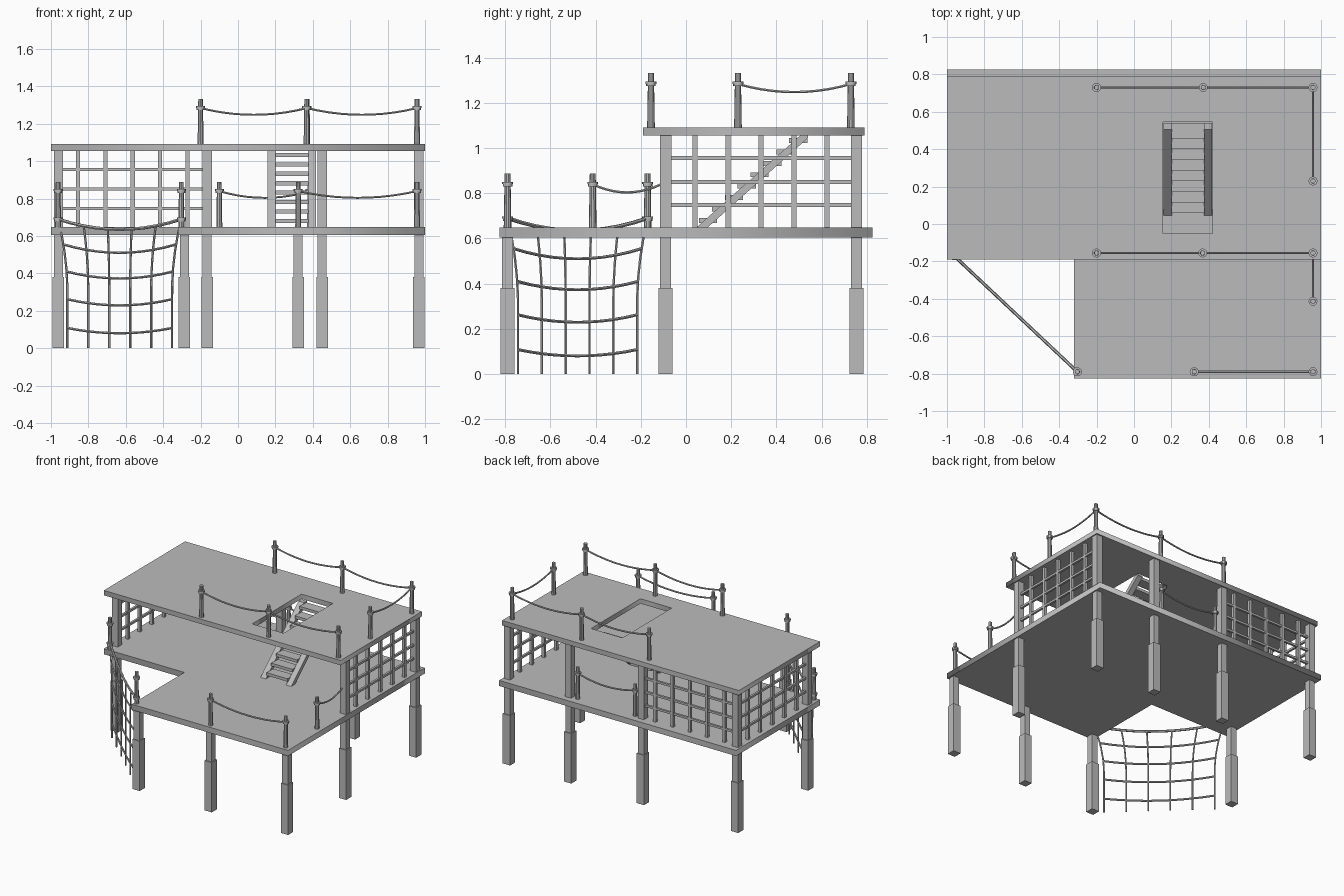
import bpy, bmesh, math
from mathutils import Vector, Matrix

cube = bpy.data.objects.get("Cube")
if cube:
    bpy.data.objects.remove(cube)

grey = bpy.data.materials.new("plain_grey")
grey.use_nodes = True
grey.diffuse_color = (0.5, 0.5, 0.5, 1)
grey.node_tree.nodes["Principled BSDF"].inputs["Base Color"].default_value = grey.diffuse_color


def link(name, data):
    obj = bpy.data.objects.new(name, data)
    data.materials.append(grey)
    bpy.context.collection.objects.link(obj)
    return obj


def finish(name, bm):
    mesh = bpy.data.meshes.new(name)
    bm.to_mesh(mesh)
    bm.free()
    return link(name, mesh)


def add_box(bm, lo, hi):
    lo, hi = Vector(lo), Vector(hi)
    m = Matrix.Translation((lo + hi) / 2) @ Matrix.Diagonal((*(hi - lo), 1))
    bmesh.ops.create_cube(bm, size=1, matrix=m)


def add_post(bm, x, y, z0, z1, half):
    add_box(bm, (x - half, y - half, z0), (x + half, y + half, z1))


def to_mesh(obj):
    bpy.ops.object.select_all(action="DESELECT")
    obj.select_set(True)
    bpy.context.view_layer.objects.active = obj
    bpy.ops.object.convert(target="MESH")


def spline(curve, points, cyclic=False):
    s = curve.splines.new("POLY")
    s.points.add(len(points) - 1)
    for p, co in zip(s.points, points):
        p.co = (*co, 1)
    s.use_cyclic_u = cyclic


def deck(name, outlines, z0, z1):
    curve = bpy.data.curves.new(name, "CURVE")
    curve.dimensions = "2D"
    curve.fill_mode = "BOTH"
    curve.extrude = (z1 - z0) / 2
    for pts in outlines:
        spline(curve, [(x, y, 0) for x, y in pts], True)
    obj = link(name, curve)
    obj.location.z = (z0 + z1) / 2
    to_mesh(obj)


def ropes(name, paths, radius):
    curve = bpy.data.curves.new(name, "CURVE")
    curve.dimensions = "3D"
    curve.bevel_depth = radius
    curve.bevel_resolution = 1
    curve.use_fill_caps = True
    for pts in paths:
        spline(curve, pts)
    obj = link(name, curve)
    to_mesh(obj)
    bpy.ops.object.shade_smooth_by_angle()


def sagging(a, b, sag, n=10):
    a, b = Vector(a), Vector(b)
    return [a.lerp(b, i / n) - Vector((0, 0, 4 * sag * (i / n) * (1 - i / n)))
            for i in range(n + 1)]


def rect(x0, x1, y0, y1):
    return [(x0, y0), (x1, y0), (x1, y1), (x0, y1)]


LOW, LOW_TOP, UP, UP_TOP = 0.605, 0.648, 1.055, 1.092

# Decks: L-shaped lower one, upper one with a stair opening
deck("lower_deck", [[(-1, -0.19), (-0.32, -0.19), (-0.32, -0.825),
                     (1, -0.825), (1, 0.825), (-1, 0.825)]], LOW, LOW_TOP)
deck("upper_deck", [rect(-1, 1, -0.19, 0.79), rect(0.155, 0.42, -0.05, 0.545)], UP, UP_TOP)

# Legs with thicker feet, and the posts holding the upper deck
upper_posts = [(x, 0.755) for x in (-0.96, -0.165, 0.45, 0.967)] + [(-0.96, -0.09), (0.967, -0.09)]
front_legs = [(x, -0.79) for x in (-0.287, 0.322, 0.967)]
bm = bmesh.new()
for x, y in upper_posts + front_legs:
    add_post(bm, x, y, 0, 0.38, 0.031)
    add_post(bm, x, y, 0.38, LOW, 0.024)
finish("legs", bm)
bm = bmesh.new()
for x, y in upper_posts:
    add_post(bm, x, y, LOW_TOP, UP, 0.025)
finish("upper_posts", bm)


# Lattice walls
def lattice(name, a, b):
    a, b = Vector((*a, 0)), Vector((*b, 0))
    along = (b - a).normalized()
    bm = bmesh.new()
    for i in range(-2, 3):
        p = (a + b) / 2 + along * i * 0.146
        add_post(bm, p.x, p.y, LOW_TOP, UP, 0.011)
    thick = Vector((0.008, 0.008, 0.008))
    for z in (0.748, 0.85, 0.956):
        up = Vector((0, 0, z))
        add_box(bm, a + up - thick, b + up + thick)
    finish(name, bm)


lattice("left_lattice", (0.967, -0.09), (0.967, 0.755))
lattice("right_lattice", (-0.96, -0.09), (-0.96, 0.755))
lattice("back_lattice", (-0.96, 0.755), (-0.165, 0.755))

# Stairs: two slanted stringers and the treads between them
bm = bmesh.new()
for x0, x1 in ((0.158, 0.203), (0.375, 0.418)):
    side = [(0.045, LOW_TOP), (0.095, LOW_TOP), (0.54, 1.045), (0.54, UP_TOP - 0.037), (0.505, UP)]
    face = bm.faces.new([bm.verts.new((x0, y, z)) for y, z in side])
    ext = bmesh.ops.extrude_face_region(bm, geom=[face])
    bmesh.ops.translate(bm, vec=(x1 - x0, 0, 0),
                        verts=[v for v in ext["geom"] if isinstance(v, bmesh.types.BMVert)])
bmesh.ops.recalc_face_normals(bm, faces=bm.faces)
finish("stair_stringers", bm)
bm = bmesh.new()
for i in range(8):
    y, z = 0.098 + i * 0.057, 0.68 + i * 0.0505
    add_box(bm, (0.2, y - 0.04, z - 0.011), (0.378, y + 0.04, z + 0.011))
finish("stair_treads", bm)

# Rope posts: tapered pole with a rope collar
HANG = 0.192


def rope_posts(name, places, z, collars=(HANG,)):
    bm = bmesh.new()
    for x, y in places:
        bmesh.ops.create_cone(bm, cap_ends=True, segments=10, radius1=0.017, radius2=0.013,
                              depth=0.24, matrix=Matrix.Translation((x, y, z + 0.12)))
        for h in collars:
            for dz, r in ((-0.005, 0.021), (0.005, 0.024)):
                bmesh.ops.create_cone(bm, cap_ends=True, segments=12, radius1=r, radius2=r,
                                      depth=0.01, matrix=Matrix.Translation((x, y, z + h + dz)))
    obj = finish(name, bm)
    bpy.context.view_layer.objects.active = obj
    bpy.ops.object.select_all(action="DESELECT")
    obj.select_set(True)
    bpy.ops.object.shade_smooth_by_angle()


def rope_rail(name, places, z):
    h = z + HANG
    ropes(name, [sagging((*a, h), (*b, h), 0.036) for a, b in zip(places, places[1:])], 0.006)


upper_back = [(-0.2, 0.73), (0.37, 0.73), (0.957, 0.73), (0.957, 0.23)]
upper_front = [(-0.2, -0.155), (0.367, -0.155), (0.957, -0.155)]
lower_front = [(0.322, -0.79), (0.957, -0.79)]
lower_side = [(0.957, -0.413), (0.957, -0.11)]
lower_back = [(-0.1, 0.755), (0.385, 0.755)]
rope_posts("upper_rope_posts", upper_back + upper_front, UP_TOP)
rope_posts("lower_rope_posts", lower_front + lower_side[:1] + lower_back, LOW_TOP)
rope_rail("upper_back_rope", upper_back, UP_TOP)
rope_rail("upper_front_rope", upper_front, UP_TOP)
rope_rail("lower_front_rope", lower_front, LOW_TOP)
rope_rail("lower_side_rope", lower_side, LOW_TOP)
rope_rail("lower_back_rope", lower_back, LOW_TOP)

# Climbing net across the notch
net_a, net_b = Vector((-0.303, -0.79, 0)), Vector((-0.962, -0.17, 0))
rope_posts("net_posts", [net_a.xy, net_b.xy], LOW_TOP, (0.04, HANG))


def on_net(t, z):
    p = net_a.lerp(net_b, t)
    return (p.x, p.y, z)


def edge(z):
    return 0.075 - 0.075 * max(0, (z - 0.3) / 0.39) ** 2


rows = []
for z, sag in ((0.69, 0.055), (0.555, 0.045), (0.41, 0.037), (0.262, 0.033), (0.108, 0.028)):
    rows.append(sagging(on_net(edge(z), z), on_net(1 - edge(z), z), sag))
ropes("net_top_rope", rows[:1], 0.009)
ropes("net_rows", rows[1:], 0.007)
columns = []
for i in range(6):
    u = i / 5
    top = 0.69 - 0.22 * u * (1 - u)
    heights = [top * k / 8 for k in range(9)]
    columns.append([on_net(edge(z) + u * (1 - 2 * edge(z)), z) for z in heights])
ropes("net_columns", columns, 0.006)
